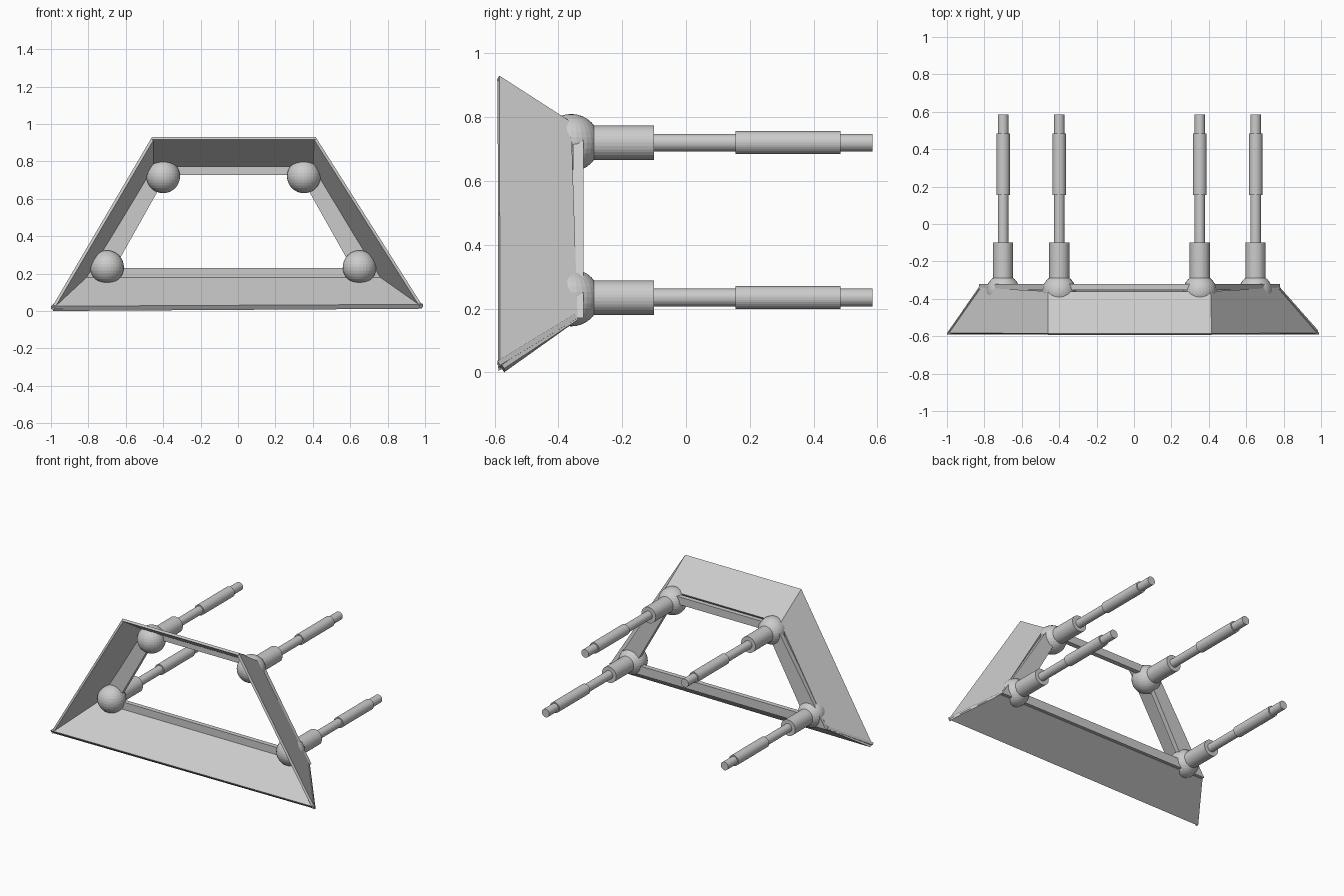
import bpy, math
from mathutils import Vector

if "Cube" in bpy.data.objects:
    bpy.data.objects.remove(bpy.data.objects["Cube"])

CENTRE = Vector((-0.02, -0.46, 0.45))


def make_mesh(name, verts, faces):
    me = bpy.data.meshes.new(name)
    me.from_pydata(verts, [], faces)
    me.update()
    ob = bpy.data.objects.new(name, me)
    bpy.context.collection.objects.link(ob)
    return ob


def panel(name, corners, thick=0.016):
    """Thin plate: the four corners are its outside, thickened inwards."""
    c = [Vector(p) for p in corners]
    n = (c[2] - c[0]).cross(c[3] - c[1]).normalized()
    if n.dot(CENTRE - c[0]) < 0:
        n = -n
        c.reverse()
    verts = c + [p + n * thick for p in c]
    faces = [(3, 2, 1, 0), (4, 5, 6, 7)]
    faces += [(i, (i + 1) % 4, (i + 1) % 4 + 4, i + 4) for i in range(4)]
    return make_mesh(name, verts, faces)


def rod(name, x, z, r, y0, y1):
    bpy.ops.mesh.primitive_cylinder_add(
        vertices=32, radius=r, depth=y1 - y0,
        location=(x, (y0 + y1) / 2, z), rotation=(math.pi / 2, 0, 0))
    bpy.context.object.name = name


# Flared hood: outer rim and inner rim corners (bl, br, tr, tl)
outer = [(-1.0, -0.583, 0.012), (0.99, -0.583, 0.022),
         (0.415, -0.585, 0.93), (-0.46, -0.585, 0.93)]
inner = [(-0.83, -0.34, 0.17), (0.78, -0.34, 0.17),
         (0.41, -0.36, 0.785), (-0.46, -0.36, 0.785)]
for i, side in enumerate(("bottom", "right", "top", "left")):
    j = (i + 1) % 4
    panel(side + "_panel", [outer[i], outer[j], inner[j], inner[i]])
# lower plate's underside lip reaching the floor
panel("bottom_lip", [(-0.99, -0.57, 0.0), (0.985, -0.57, 0.012),
                     (0.78, -0.338, 0.165), (-0.83, -0.338, 0.165)], 0.014)

# Flat back frame made of four mitred bars
ring_out = [(-0.83, 0.17), (0.78, 0.17), (0.40, 0.78), (-0.45, 0.78)]
ring_in = [(-0.66, 0.23), (0.61, 0.23), (0.33, 0.728), (-0.38, 0.728)]
loops = [[(x, y, z) for x, z in ring] for y in (-0.354, -0.322)
         for ring in (ring_out, ring_in)]
faces = []
for i in range(4):
    j = (i + 1) % 4
    faces += [(i, j, j + 4, i + 4), (i + 8, i + 12, j + 12, j + 8),
              (i, i + 8, j + 8, j), (i + 4, j + 4, j + 12, i + 12)]
make_mesh("back_frame", sum(loops, []), faces)

# Ball joints with stepped rods reaching back
joints = [(-0.70, 0.234), (0.65, 0.234), (-0.40, 0.72), (0.352, 0.72)]
for x, z in joints:
    bpy.ops.mesh.primitive_uv_sphere_add(
        segments=32, ring_count=16, radius=0.09, location=(x, -0.36, z))
    bpy.context.object.name = "ball_joint"
    rod("joint_socket", x, z, 0.054, -0.36, -0.10)
    rod("inner_rod", x, z, 0.028, -0.12, 0.585)
    rod("rod_sleeve", x, z, 0.036, 0.155, 0.485)
